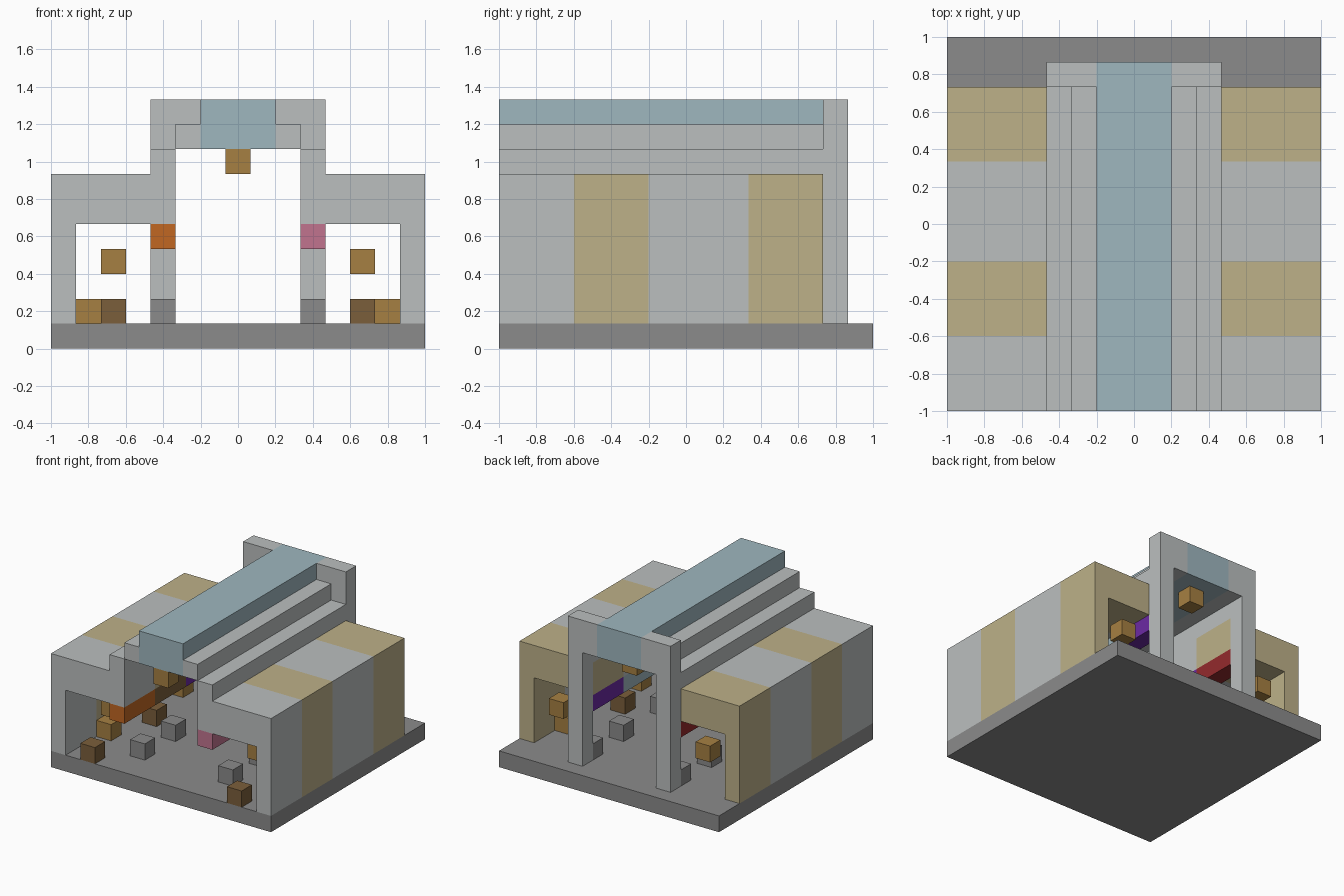
import bpy
import bmesh

if "Cube" in bpy.data.objects:
    bpy.data.objects.remove(bpy.data.objects["Cube"], do_unlink=True)

U = 2 / 15  # one building block


def material(name, hex_code):
    rgb = [int(hex_code[i:i + 2], 16) / 255 for i in (0, 2, 4)]
    color = [c / 12.92 if c <= 0.04045 else ((c + 0.055) / 1.055) ** 2.4 for c in rgb] + [1]
    mat = bpy.data.materials.new(name)
    mat.use_nodes = True
    mat.diffuse_color = color
    mat.node_tree.nodes["Principled BSDF"].inputs["Base Color"].default_value = color
    return mat


STONE = material("pale stone", "bbbfbf")
PAVING = material("grey paving", "8b8b8b")
GLASS = material("pale blue glass", "9fb7bf")
SAND = material("sand", "bdb189")
GOLD = material("gold", "a68042")
WOOD = material("brown wood", "7b5f3b")
ORANGE = material("orange", "c16722")
PINK = material("pink", "c1748f")
PURPLE = material("purple", "6c2aa4")
RED = material("red", "942a2c")


def extrude(name, profile, cuts, mats, rule=None):
    """Sweep an x-z profile along y through the given cut positions."""
    bm = bmesh.new()
    rings = [[bm.verts.new(((x - 7.5) * U, (y - 7.5) * U, z * U)) for x, z in profile]
             for y in cuts]
    n = len(profile)
    for a, b in zip(rings, rings[1:]):
        for i in range(n):
            j = (i + 1) % n
            bm.faces.new((a[i], a[j], b[j], b[i]))
    bm.faces.new(rings[0])
    bm.faces.new(rings[-1])
    bmesh.ops.recalc_face_normals(bm, faces=bm.faces)
    if rule:
        for f in bm.faces:
            f.material_index = rule(f.calc_center_median().y / U + 7.5)
    mesh = bpy.data.meshes.new(name)
    bm.to_mesh(mesh)
    bm.free()
    for m in mats:
        mesh.materials.append(m)
    obj = bpy.data.objects.new(name, mesh)
    bpy.context.collection.objects.link(obj)
    return obj


def box(name, x, y, z, mat):
    """Box from (start, end) block ranges."""
    return extrude(name, [(x[0], z[0]), (x[1], z[0]), (x[1], z[1]), (x[0], z[1])], y, [mat])


def cell(name, x, y, z, mat):
    return box(name, (x, x + 1), (y, y + 1), (z, z + 1), mat)


# Floor and glazed central roof
box("floor", (0, 15), (0, 15), (0, 1), PAVING)
box("glass_roof", (6, 9), (0, 14), (8, 10), GLASS)

# Lamps along the central aisle
for y in range(0, 13, 4):
    cell("aisle_lamp", 7, y, 7, GOLD)

BAYS = [0, 3, 6, 10, 13]
HALL = [(0, 1), (0, 7), (5, 7), (5, 5), (1, 5), (1, 1)]
SIGNS = {"right": (ORANGE, WOOD, PURPLE, RED), "left": (PINK, RED, GLASS, PURPLE)}


def banded(y):
    return int(3 < y < 6 or y > 10)


for side, signs in SIGNS.items():
    def mx(x):
        return x if side == "right" else 15 - x

    def span(a, b):
        return (mx(a), mx(b))

    # Shop hall with sand bands on alternate bays
    extrude(side + "_hall", [(mx(x), z) for x, z in HALL], BAYS, [STONE, SAND], banded)

    # Stepped roof and rear gateway
    box(side + "_lower_step", span(4, 5), (0, 13), (7, 8), STONE)
    box(side + "_upper_step", span(5, 6), (0, 13), (8, 9), STONE)
    box(side + "_gate_post", span(4, 5), (13, 14), (1, 10), STONE)
    box(side + "_gate_lintel", span(5, 6), (13, 14), (8, 10), STONE)

    # One sign and one crate per shop bay
    for i, sign in enumerate(signs):
        box(side + "_sign", span(4, 5), (BAYS[i], BAYS[i + 1]), (4, 5), sign)
        if i % 2:
            box(side + "_gold_crate", span(1, 2), (BAYS[i], BAYS[i] + 1), (1, 2), GOLD)
        else:
            box(side + "_wood_crate", span(2, 3), (BAYS[i], BAYS[i] + 1), (1, 2), WOOD)

    # Bollards on the aisle edge and lamps in the shops
    for y in (2, 5, 9, 12):
        box(side + "_bollard", span(4, 5), (y, y + 1), (1, 2), PAVING)
    for y in (2, 7, 12):
        box(side + "_shop_lamp", span(2, 3), (y, y + 1), (3, 4), GOLD)
